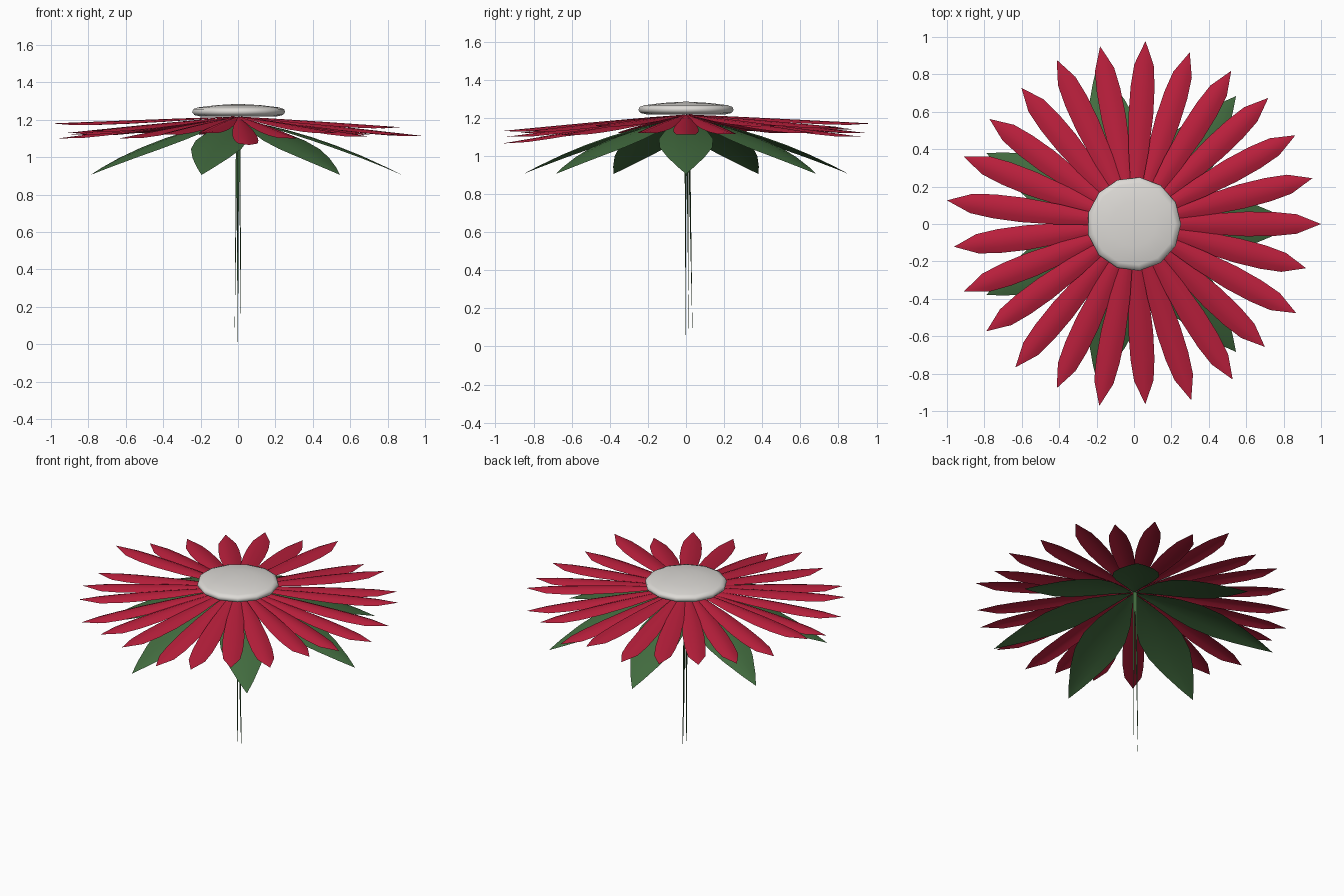
import bpy, bmesh, math
from mathutils import Matrix, Vector

if "Cube" in bpy.data.objects:
    bpy.data.objects.remove(bpy.data.objects["Cube"])


def material(name, rgb):
    m = bpy.data.materials.new(name)
    m.diffuse_color = (*rgb, 1)
    m.use_nodes = True
    m.node_tree.nodes["Principled BSDF"].inputs["Base Color"].default_value = m.diffuse_color
    return m


RED = material("crimson", (0.50, 0.014, 0.046))
GREEN = material("leaf green", (0.055, 0.15, 0.05))
WHITE = material("off white", (0.72, 0.70, 0.67))


def finish(bm, name, mat, angle=40):
    me = bpy.data.meshes.new(name)
    bm.to_mesh(me)
    bm.free()
    ob = bpy.data.objects.new(name, me)
    bpy.context.collection.objects.link(ob)
    me.materials.append(mat)
    bpy.ops.object.select_all(action='DESELECT')
    ob.select_set(True)
    bpy.context.view_layer.objects.active = ob
    bpy.ops.object.shade_smooth_by_angle(angle=math.radians(angle))
    return ob


def blade(bm, angle, length, shape, height, arch):
    """Arched leaf sheet: shape = (fraction, half width), height(t) gives z."""
    rot = Matrix.Rotation(angle, 3, 'Z')
    rows = []
    wmax = max(w for _, w in shape)
    for t, w in shape:
        row = []
        for s in (-1, -0.5, 0, 0.5, 1):
            z = height(t) - arch * s * s * w / wmax
            row.append(bm.verts.new(rot @ Vector((t * length, s * w, z))))
        rows.append(row)
    for a, b in zip(rows, rows[1:]):
        for i in range(4):
            bm.faces.new((a[i], b[i], b[i + 1], a[i + 1]))
    tip = bm.verts.new(rot @ Vector((length, 0, height(1))))
    for i in range(4):
        bm.faces.new((rows[-1][i], tip, rows[-1][i + 1]))


# petals: 25 rays with slightly different lengths and droops
lengths = [1.0, .985, .985, .985, .97, .965, .98, .967, .97, .945, .955, .98, 1.008,
           .97, .978, .975, .995, .97, .99, .965, .99, .985, .96, .99, .95]
tips = [1.112, 1.115, 1.16, 1.12, 1.15, 1.10, 1.17, 1.12, 1.14, 1.13, 1.12, 1.13, 1.18,
        1.10, 1.12, 1.14, 1.10, 1.12, 1.13, 1.065, 1.10, 1.13, 1.11, 1.16, 1.12]
petal_shape = [(.02, .004), (.2, .030), (.4, .054), (.6, .066), (.75, .064), (.87, .052)]
bm = bmesh.new()
for i, (length, tip_z) in enumerate(zip(lengths, tips)):
    blade(bm, i * math.tau / 25, length, petal_shape,
          lambda t: 1.217 - (1.217 - tip_z) * t ** 1.1, 0.018)
finish(bm, "petals", RED)

# sepals: seven broad green leaves under the petals
sepal_shape = [(.02, .006), (.15, .055), (.3, .11), (.45, .142), (.6, .138), (.75, .10), (.9, .045)]
bm = bmesh.new()
for i in range(7):
    blade(bm, i * math.tau / 7, 0.875, sepal_shape,
          lambda t: 1.2 - 0.135 * t - 0.16 * t * t, 0.018)
finish(bm, "sepals", GREEN)

# flower centre: shallow dome
profile = [(0, 1.218), (.21, 1.218), (.24, 1.225), (.252, 1.24), (.246, 1.257),
           (.22, 1.266), (.12, 1.278), (0, 1.285)]
bm = bmesh.new()
verts = [bm.verts.new((r, 0, z)) for r, z in profile]
edges = [bm.edges.new(p) for p in zip(verts, verts[1:])]
bmesh.ops.spin(bm, geom=verts + edges, cent=(0, 0, 0), axis=(0, 0, 1),
               angle=math.tau, steps=13, use_duplicate=False)
bmesh.ops.remove_doubles(bm, verts=bm.verts, dist=1e-4)
bmesh.ops.recalc_face_normals(bm, faces=bm.faces)
finish(bm, "flower_centre", WHITE, 60)

# stem: fine strands tapering to points at the ground
bm = bmesh.new()
for x, y, z in ((-.004, .035, 0), (-.018, .015, .05), (.016, .015, .05), (0, -.004, .05)):
    foot = bm.verts.new((x, y, z))
    ring = [bm.verts.new((x * .4 + .007 * math.cos(a), y * .4 + .007 * math.sin(a), 1.2))
            for a in (0, math.tau / 3, 2 * math.tau / 3)]
    for i in range(3):
        bm.faces.new((foot, ring[(i + 1) % 3], ring[i]))
    bm.faces.new(ring)
bmesh.ops.recalc_face_normals(bm, faces=bm.faces)
finish(bm, "stem", GREEN)
